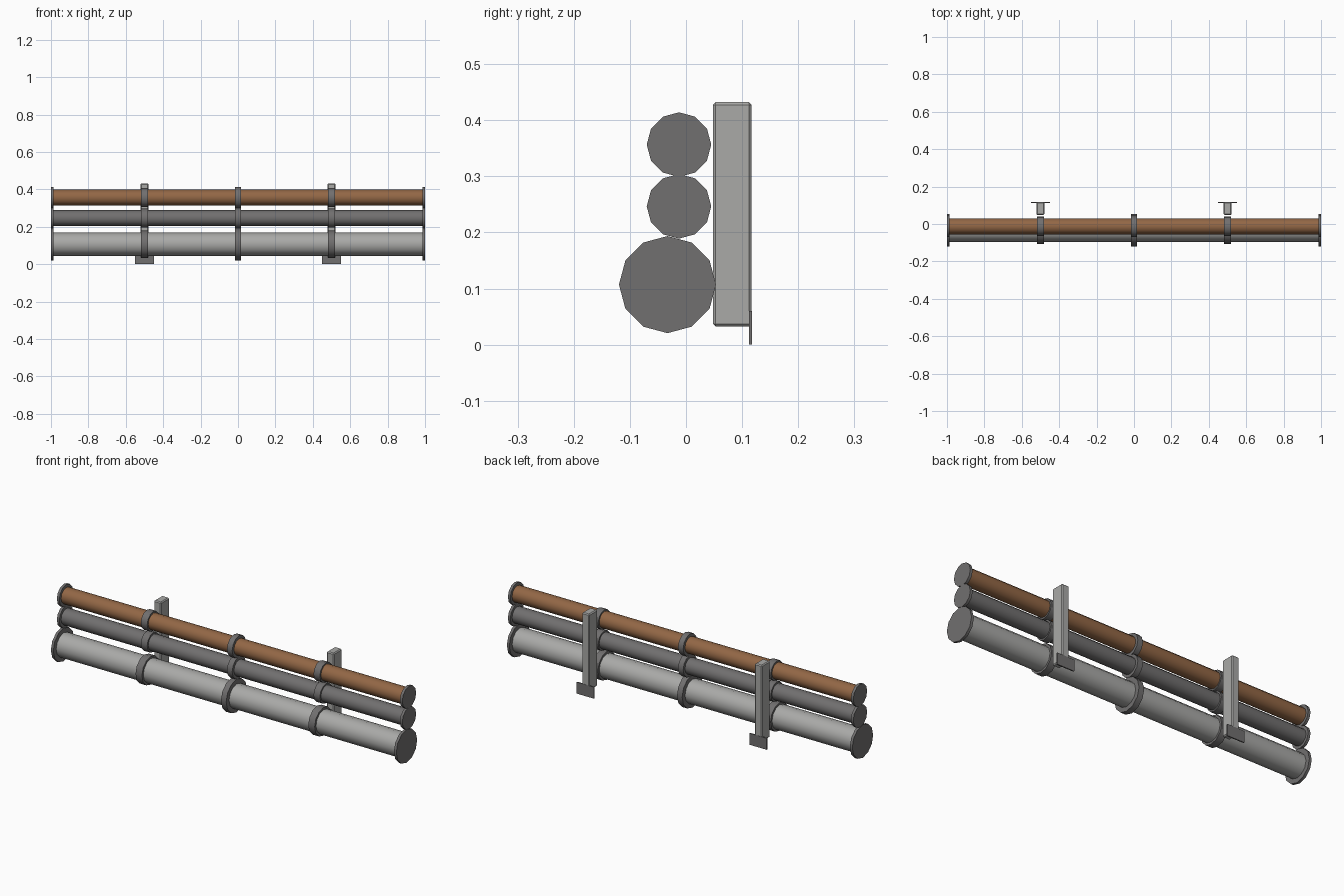
import bpy, bmesh, math
from mathutils import Matrix, Vector

if "Cube" in bpy.data.objects:
    bpy.data.objects.remove(bpy.data.objects["Cube"])


def material(name, r, g, b):
    m = bpy.data.materials.new(name)
    m.diffuse_color = (r, g, b, 1)
    m.use_nodes = True
    m.node_tree.nodes["Principled BSDF"].inputs["Base Color"].default_value = m.diffuse_color
    return m


COPPER = material("copper brown", 0.29, 0.135, 0.06)
LIGHT = material("light steel", 0.40, 0.40, 0.39)
DARK = material("dark steel", 0.165, 0.16, 0.16)


def finish(name, bm, mat, smooth):
    mesh = bpy.data.meshes.new(name)
    bm.to_mesh(mesh)
    bm.free()
    ob = bpy.data.objects.new(name, mesh)
    bpy.context.collection.objects.link(ob)
    mesh.materials.append(mat)
    if smooth:
        bpy.ops.object.select_all(action='DESELECT')
        ob.select_set(True)
        bpy.context.view_layer.objects.active = ob
        bpy.ops.object.shade_smooth_by_angle(angle=math.radians(40))
    return ob


def tube(name, x0, x1, y, z, r, mat):
    """Twelve-sided cylinder lying along x."""
    bm = bmesh.new()
    place = Matrix.Translation(((x0 + x1) / 2, y, z)) @ Matrix.Rotation(math.pi / 2, 4, 'Y')
    bmesh.ops.create_cone(bm, cap_ends=True, segments=12, radius1=r, radius2=r,
                          depth=x1 - x0, matrix=place)
    return finish(name, bm, mat, True)


def box(name, lo, hi, mat, bevel=0):
    lo, hi = Vector(lo), Vector(hi)
    bm = bmesh.new()
    bmesh.ops.create_cube(bm, size=1, matrix=Matrix.Translation((lo + hi) / 2)
                          @ Matrix.Diagonal((*(hi - lo), 1)))
    if bevel:
        bmesh.ops.bevel(bm, geom=bm.edges[:], offset=bevel, segments=1, affect='EDGES')
    return finish(name, bm, mat, False)


# Pipes: name, y, z, pipe radius, clamp radius, flange radius, colour
PIPES = [
    ("top", -0.0125, 0.3565, 0.0425, 0.051, 0.0575, COPPER),
    ("middle", -0.0125, 0.2465, 0.0425, 0.051, 0.0575, DARK),
    ("bottom", -0.033, 0.107, 0.0625, 0.074, 0.0865, LIGHT),
]
for name, y, z, r, r_clamp, r_flange, mat in PIPES:
    tube(name + "_pipe", -0.995, 0.995, y, z, r, mat)
    # end flanges and the wider centre joint
    for part, a, b in (("left_flange", -1, -0.986), ("centre_joint", -0.015, 0.015),
                       ("right_flange", 0.986, 1)):
        tube(name + "_" + part, a, b, y, z, r_flange, DARK)
    # clamps in front of the posts
    for part, x in (("left_clamp", -0.5), ("right_clamp", 0.5)):
        tube(name + "_" + part, x - 0.0185, x + 0.0185, y, z, r_clamp, DARK)

# Support posts with wall plates
for side, x in (("left", -0.5), ("right", 0.5)):
    box(side + "_post", (x - 0.021, 0.048, 0.032), (x + 0.021, 0.117, 0.432), LIGHT, 0.005)
    box(side + "_wall_plate", (x - 0.05, 0.112, 0), (x + 0.05, 0.118, 0.06), DARK)
